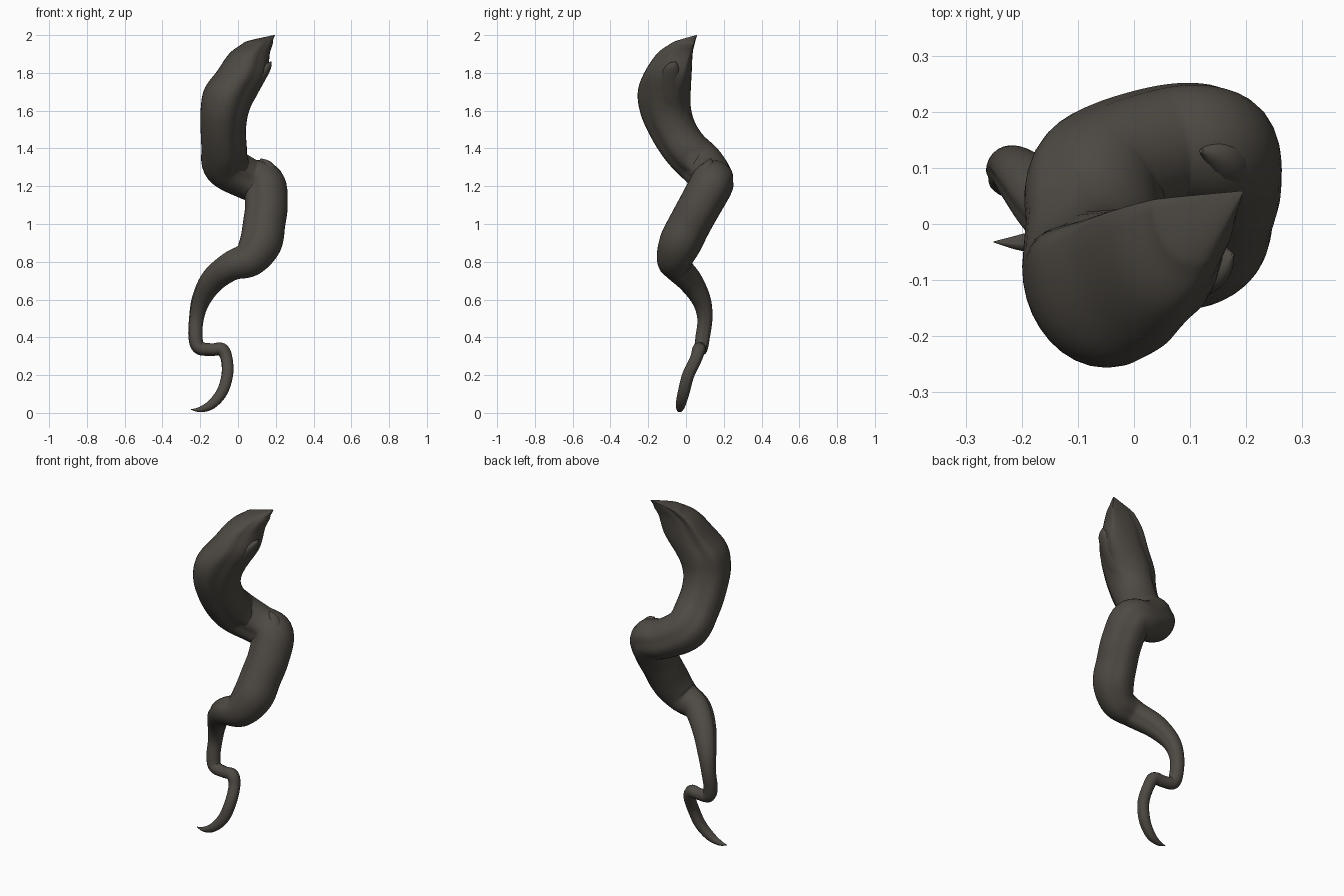
import bpy, bmesh, math
from mathutils import Vector

if "Cube" in bpy.data.objects:
    bpy.data.objects.remove(bpy.data.objects["Cube"])

SIDES, STEPS = 36, 8

mat = bpy.data.materials.new("dark_umber")
mat.diffuse_color = (0.076, 0.067, 0.056, 1)
mat.use_nodes = True
mat.node_tree.nodes["Principled BSDF"].inputs["Base Color"].default_value = mat.diffuse_color


def spline(rows, i, t):
    """Catmull-Rom blend of whole rows (position, radii, shape)."""
    n = len(rows)
    p = [rows[min(max(i + k, 0), n - 1)] for k in (-1, 0, 1, 2)]
    return [0.5 * (2 * b + (c - a) * t + (2 * a - 5 * b + 4 * c - d) * t * t
                   + (3 * b - a - 3 * c + d) * t ** 3) for a, b, c, d in zip(*p)]


def dent(t, centre, width):
    d = (t - centre + math.pi) % (2 * math.pi) - math.pi
    return math.exp(-(d / width) ** 2)


def sweep(name, rows, groove):
    """Tube along rows of x, y, z, radius u, radius v, flat back, ring level."""
    pts = [spline(rows, i, k / STEPS) for i in range(len(rows) - 1) for k in range(STEPS)]
    pts.append(list(rows[-1]))
    pos = [Vector(p[:3]) for p in pts]
    bm = bmesh.new()
    u, rings = Vector((1, 0, 0)), []
    for i, p in enumerate(pts):
        up = (pos[max(i - 2, 0)] - pos[min(i + 2, len(pts) - 1)]).normalized()
        level = min(max(p[6], 0), 1)
        n = up.lerp(Vector((0, 0, 1)), level).normalized()
        u = (u - n * u.dot(n)).normalized()
        v = n.cross(u)
        flat = min(max(p[5], 0), 1)
        a, b = max(p[3], 0.001), max(p[4], 0.001)
        ring = []
        for k in range(SIDES):
            t = 2 * math.pi * k / SIDES
            s = math.sin(t)
            s += flat * (min(1, 1 + 2 * s) - s)          # rounded front, flat back
            g = 1 - groove * (dent(t, -0.95, 0.22) + 0.7 * dent(t, 2.2, 0.25))
            ring.append(bm.verts.new(pos[i] + u * (a * g * math.cos(t)) + v * (b * g * s)))
        rings.append(ring)
    for r0, r1 in zip(rings, rings[1:]):
        for k in range(SIDES):
            j = (k + 1) % SIDES
            bm.faces.new((r0[k], r1[k], r1[j], r0[j]))
    bm.faces.new(rings[0])
    bm.faces.new(rings[-1][::-1])
    bmesh.ops.recalc_face_normals(bm, faces=bm.faces)
    me = bpy.data.meshes.new(name)
    bm.to_mesh(me)
    bm.free()
    me.materials.append(mat)
    ob = bpy.data.objects.new(name, me)
    bpy.context.collection.objects.link(ob)
    for f in me.polygons:
        f.use_smooth = True
    bpy.context.view_layer.objects.active = ob
    ob.select_set(True)
    bpy.ops.object.shade_smooth_by_angle(angle=math.radians(45))
    ob.select_set(False)


# thick pointed top, coiling down into the thin tail
sweep("coiled_tendril", [
    (.192, .056, 2.0, .003, .003, .9, 1),
    (.12, .0, 1.97, .065, .05, .9, 1),
    (.10, -.022, 1.95, .083, .067, .9, 1),
    (.06, -.06, 1.9, .108, .095, .8, 1),
    (.02, -.095, 1.8, .135, .125, .6, .9),
    (-.04, -.115, 1.7, .14, .14, .4, .8),
    (-.07, -.108, 1.6, .128, .135, .2, .7),
    (-.078, -.07, 1.5, .12, .125, .1, .5),
    (-.073, -.005, 1.4, .12, .12, 0, .2)] + [
    (x, y, z, r, r, 0, 0) for x, y, z, r in (
        (-.063, .085, 1.31, .12), (.05, .14, 1.24, .11), (.135, .135, 1.21, .115),
        (.15, .075, 1.1, .113), (.138, .02, 1.0, .112), (.12, -.03, .9, .112),
        (.06, -.06, .815, .095), (-.04, -.05, .775, .077), (-.135, .02, .7, .066),
        (-.195, .08, .6, .051), (-.22, .1, .5, .04), (-.225, .088, .4, .038),
        (-.205, .08, .345, .036), (-.14, .074, .335, .033), (-.085, .068, .335, .035),
        (-.06, .052, .285, .032), (-.057, .012, .2, .032), (-.085, -.012, .11, .031),
        (-.14, -.028, .045, .026), (-.2, -.033, .018, .015), (-.25, -.032, .018, .001))],
    0.1)

# narrow fold lying along the front right of the upper coil
sweep("upper_fold", [
    (x, y, z, r, r * 1.6, 0, .5) for x, y, z, r in (
        (.176, -.055, 1.86, .002), (.145, -.075, 1.82, .026), (.065, -.085, 1.7, .04),
        (.012, -.08, 1.6, .043), (-.003, -.06, 1.5, .042), (0, -.005, 1.4, .042),
        (.02, .06, 1.31, .04), (.07, .1, 1.26, .02))], 0)

# raised fold running down the middle coil
sweep("middle_fold", [
    (x, y, z, r, r, 0, 0) for x, y, z, r in (
        (.12, .13, 1.345, .004), (.16, .115, 1.29, .04), (.19, .06, 1.17, .05),
        (.185, .0, 1.05, .05), (.18, -.045, .93, .05), (.12, -.085, .84, .05),
        (.02, -.09, .79, .04), (-.06, -.055, .76, .02))], 0)
